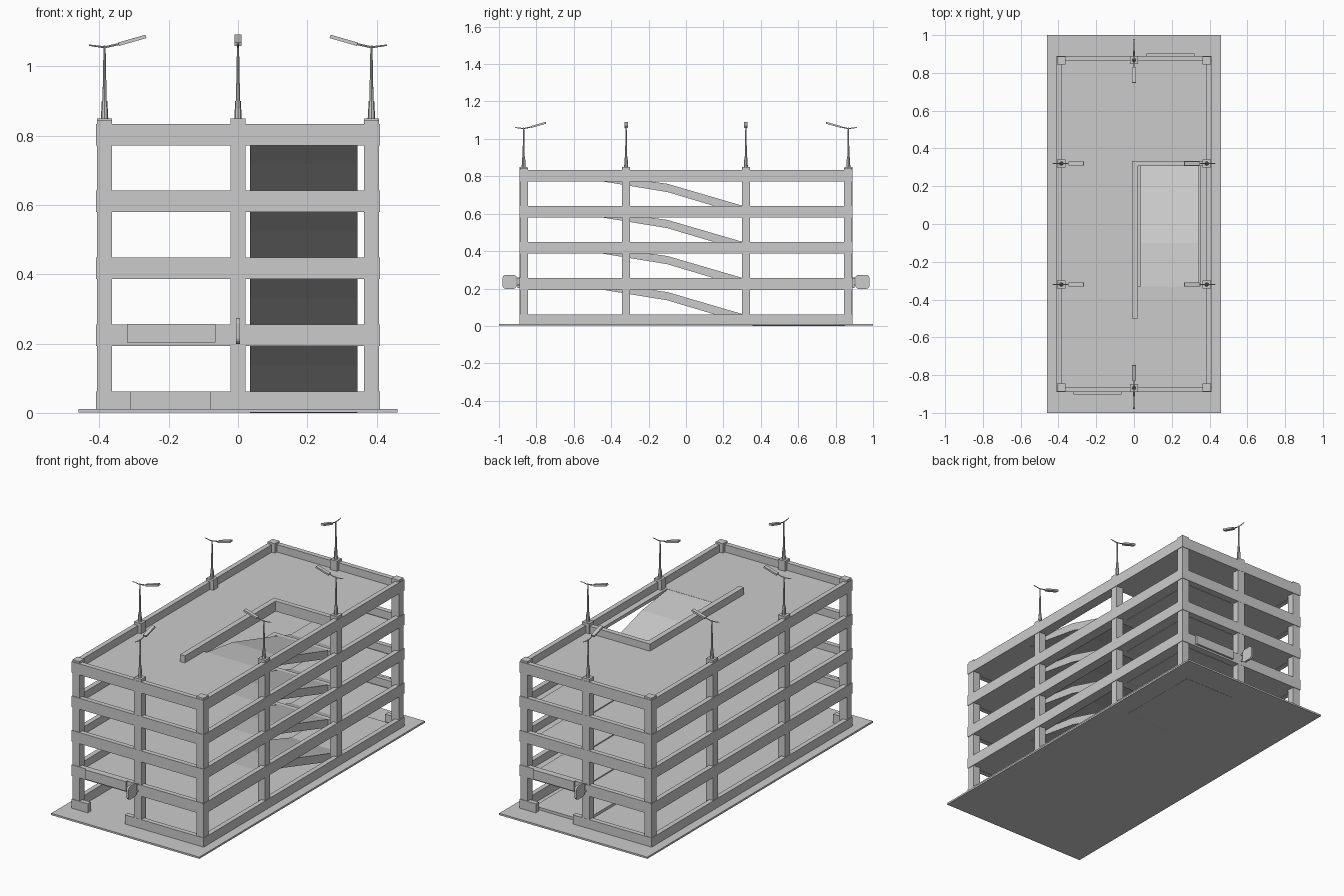
import bpy, bmesh, math
from mathutils import Matrix, Vector

cube = bpy.data.objects.get("Cube")
if cube:
    bpy.data.objects.remove(cube)

concrete = bpy.data.materials.new("concrete_grey")
concrete.use_nodes = True
GREY = (0.6, 0.6, 0.6, 1)
concrete.diffuse_color = GREY
concrete.node_tree.nodes["Principled BSDF"].inputs["Base Color"].default_value = GREY

STOREY = 0.193   # floor to floor
BAND = 0.062     # parapet height
W, D = 0.41, 0.89
WALL = 0.027


def finish(name, bm):
    bmesh.ops.recalc_face_normals(bm, faces=bm.faces)
    mesh = bpy.data.meshes.new(name)
    bm.to_mesh(mesh)
    bm.free()
    mesh.materials.append(concrete)
    obj = bpy.data.objects.new(name, mesh)
    bpy.context.collection.objects.link(obj)
    return obj


def add_box(bm, x, y, z):
    mid = [(a + b) / 2 for a, b in (x, y, z)]
    size = [abs(b - a) for a, b in (x, y, z)]
    m = Matrix.Translation(mid) @ Matrix.Diagonal((*size, 1))
    return bmesh.ops.create_cube(bm, size=1, matrix=m)["verts"]


def boxes(name, *specs):
    bm = bmesh.new()
    for spec in specs:
        add_box(bm, *spec)
    return finish(name, bm)


def extrude_profile(name, pts, x0, x1):
    """Extrude a (y, z) outline along x."""
    bm = bmesh.new()
    face = bm.faces.new([bm.verts.new((x0, y, z)) for y, z in pts])
    new = bmesh.ops.extrude_face_region(bm, geom=[face])["geom"]
    verts = [v for v in new if isinstance(v, bmesh.types.BMVert)]
    bmesh.ops.translate(bm, verts=verts, vec=(x1 - x0, 0, 0))
    return finish(name, bm)


# Ground plate
boxes("ground_plate", ((-0.46, 0.46), (-1, 1), (0.001, 0.011)))

# Parapet bands, with a vehicle gap at ground level on both ends
for k in range(5):
    z = (max(STOREY * k, 0.005), STOREY * k + BAND)
    specs = []
    for s in (-1, 1):
        specs.append(((s * (W - WALL), s * W), (-D, D), z))
        y = (s * (D - WALL), s * D)
        if k:
            specs.append(((-W, W), y, z))
        else:
            specs.append(((s * 0.31, s * W), y, z))
            specs.append(((s * 0.08, -s * W), y, z))
    boxes(f"parapet_band_{k}", *specs)

# Floor slabs with a ramp opening, and the guard wall around it
HX0, HX1, HY0, HY1 = 0.02, 0.35, -0.33, 0.306
SX, SY = W - 0.015, D - 0.015
for k in range(1, 5):
    b = STOREY * k
    z = (b + 0.002, b + 0.02)
    boxes(f"floor_slab_{k}",
          ((-SX, HX0), (-SY, SY), z),
          ((HX1, SX), (-SY, SY), z),
          ((HX0, HX1), (-SY, HY0), z),
          ((HX0, HX1), (HY1, SY), z))
    wz = (b + 0.002, b + BAND - 0.002)
    boxes(f"ramp_guard_wall_{k}",
          ((-0.01, HX0), (-0.5, HY1 + 0.028), wz),
          ((HX0, W - 0.02), (HY1, HY1 + 0.028), wz))

# Ramps between the storeys
ramp = [(0.85, 0), (0.36, 0), (-0.1, 0.137), (-0.46, 0.196), (-0.46, 0.21),
        (-0.33, 0.212), (-0.1, 0.181), (0.29, 0.067), (0.42, 0.026), (0.85, 0.026)]
for k in range(4):
    extrude_profile(f"ramp_{k}", [(y, z + STOREY * k) for y, z in ramp], 0.035, 0.345)

# Corner posts
TOP = 0.845
for sx in (-1, 1):
    for sy in (-1, 1):
        boxes("corner_post", ((sx * 0.363, sx * 0.407), (sy * 0.845, sy * 0.887), (0.005, TOP)))

# Intermediate posts, each carrying a lamp
lamp_spots = [(0, s * 0.868) for s in (-1, 1)]
lamp_spots += [(sx * 0.385, sy * 0.32) for sx in (-1, 1) for sy in (-1, 1)]
for x, y in lamp_spots:
    boxes("middle_post", ((x - 0.022, x + 0.022), (y - 0.021, y + 0.021), (0.005, TOP + 0.004)))


def add_rod(bm, a, b, r0, r1, sides):
    a, b = Vector(a), Vector(b)
    d = b - a
    m = Matrix.Translation((a + b) / 2) @ d.to_track_quat('Z', 'Y').to_matrix().to_4x4()
    bmesh.ops.create_cone(bm, cap_ends=True, segments=sides, radius1=r0, radius2=r1,
                          depth=d.length, matrix=m)


# Street lamps with the head pointing inward along local +x
for x, y in lamp_spots:
    bm = bmesh.new()
    add_rod(bm, (0, 0, TOP), (0, 0, 0.9), 0.011, 0.008, 8)
    add_rod(bm, (0, 0, 0.9), (0, 0, 1.06), 0.006, 0.003, 8)
    add_rod(bm, (-0.045, 0, 1.061), (0, 0, 1.055), 0.002, 0.003, 6)
    add_rod(bm, (0, 0, 1.055), (0.05, 0, 1.066), 0.003, 0.003, 6)
    head = add_box(bm, (-0.041, 0.041), (-0.01, 0.01), (-0.005, 0.005))
    tilt = Matrix.Translation((0.08, 0, 1.075)) @ Matrix.Rotation(math.radians(-16), 4, 'Y')
    bmesh.ops.transform(bm, matrix=tilt, verts=head)
    lamp = finish("street_lamp", bm)
    lamp.location = (x, y, 0)
    lamp.rotation_euler.z = math.atan2(0, -x) if x else math.atan2(-y, 0)

# Entrance boards and projecting rounded signs on both ends
for s in (-1, 1):
    boxes("entrance_board", ((s * 0.065, s * 0.32), (s * 0.885, s * 0.902), (0.203, 0.256)))
    boxes("sign_bracket", ((-0.004, 0.004), (s * 0.88, s * 0.915), (0.215, 0.222)),
          ((-0.004, 0.004), (s * 0.88, s * 0.915), (0.252, 0.259)))
    outline = []
    for i in range(16):
        a = math.tau * (i + 0.5) / 16
        cx, cz = math.copysign(0.018, math.cos(a)), math.copysign(0.018, math.sin(a))
        outline.append((s * 0.943 + cx + 0.02 * math.cos(a), 0.236 + cz + 0.02 * math.sin(a)))
    extrude_profile("projecting_sign", outline, -0.006, 0.006)
